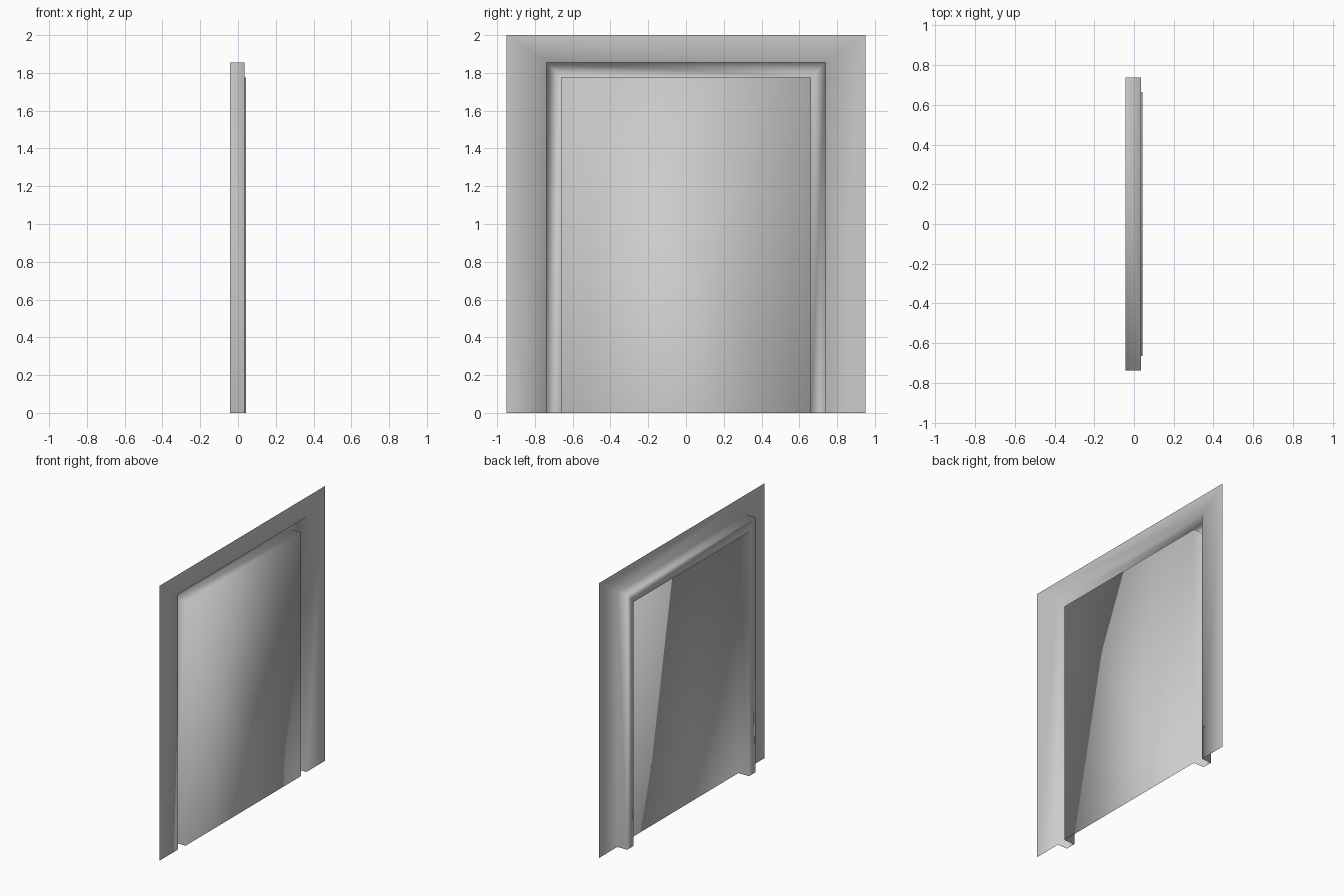
import bpy
import bmesh

cube = bpy.data.objects.get("Cube")
if cube:
    bpy.data.objects.remove(cube, do_unlink=True)

# Single plain grey finish
GREY = (0.6, 0.6, 0.6, 1.0)
grey = bpy.data.materials.new("plain_grey")
grey.use_nodes = True
grey.diffuse_color = GREY
grey.node_tree.nodes["Principled BSDF"].inputs["Base Color"].default_value = GREY

# Depths of the wall flange, the recessed groove and the door panel
FLANGE, GROOVE, PANEL = 0.035, -0.043, 0.042

# Nested door-shaped outlines, outside to inside: half width, top, depth
outlines = [
    (0.95, 2.0, FLANGE),      # outer edge of flange
    (0.738, 1.855, FLANGE),   # inner edge of flange
    (0.738, 1.855, GROOVE),   # groove outer wall
    (0.663, 1.775, GROOVE),   # groove floor
    (0.663, 1.775, PANEL),    # groove inner wall
]

bm = bmesh.new()


def arch(half, top, x):
    """Open-bottomed outline: up one side, across, down the other."""
    points = [(-half, 0), (-half, top), (half, top), (half, 0)]
    return [bm.verts.new((x, y, z)) for y, z in points]


loops = [arch(*o) for o in outlines]

# Flange and groove: mitred strips between neighbouring outlines
for outer, inner in zip(loops, loops[1:]):
    for i in range(3):
        bm.faces.new((outer[i], inner[i], inner[i + 1], outer[i + 1]))

# Flat door panel
bm.faces.new(reversed(loops[-1]))

for face in bm.faces:
    face.smooth = True

mesh = bpy.data.meshes.new("door_with_frame")
bm.to_mesh(mesh)
bm.free()
mesh.materials.append(grey)
door = bpy.data.objects.new("door_with_frame", mesh)
bpy.context.collection.objects.link(door)
